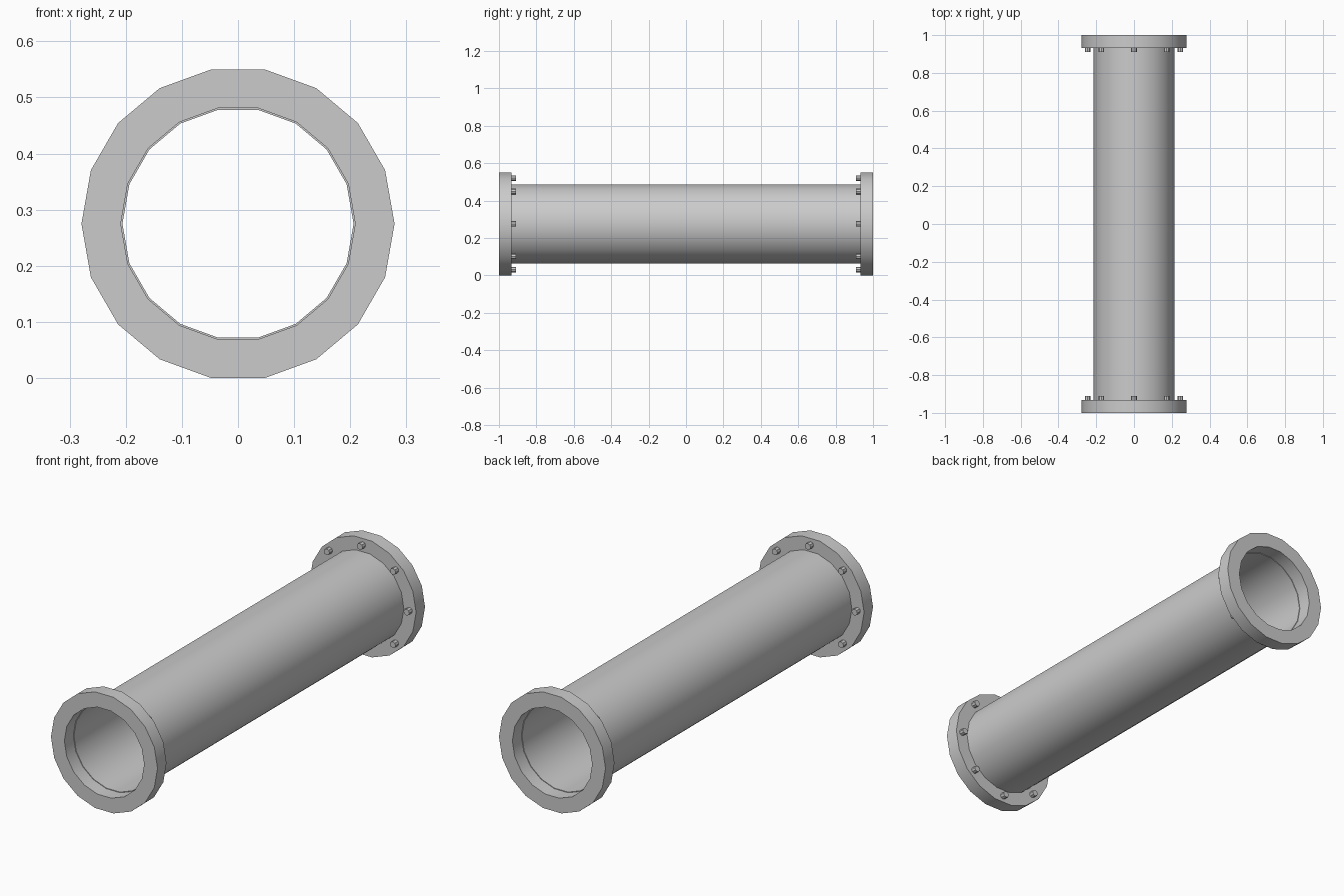
import bpy, math

cube = bpy.data.objects.get("Cube")
if cube:
    bpy.data.objects.remove(cube, do_unlink=True)

AXIS_Z = 0.275
SIDES = 18
FLANGE_BACK = 0.933

steel = bpy.data.materials.new("grey_steel")
steel.use_nodes = True
steel.diffuse_color = (0.6, 0.6, 0.6, 1)
steel.node_tree.nodes["Principled BSDF"].inputs["Base Color"].default_value = (0.6, 0.6, 0.6, 1)


def finish(obj):
    obj.data.materials.append(steel)
    bpy.ops.object.select_all(action="DESELECT")
    obj.select_set(True)
    bpy.context.view_layer.objects.active = obj
    bpy.ops.object.shade_smooth_by_angle(angle=math.radians(30))


def ring(name, outer, inner, y0, y1):
    """Hollow cylinder along y, from a rectangular section spun round the axis."""
    section = [(outer, y0), (outer, y1), (inner, y1), (inner, y0)]
    verts, faces = [], []
    for i in range(SIDES):
        a = math.tau * i / SIDES
        verts += [(r * math.cos(a), y, AXIS_Z + r * math.sin(a)) for r, y in section]
        j = (i + 1) % SIDES
        for k in range(4):
            m = (k + 1) % 4
            faces.append((4 * i + k, 4 * i + m, 4 * j + m, 4 * j + k))
    mesh = bpy.data.meshes.new(name)
    mesh.from_pydata(verts, [], faces)
    obj = bpy.data.objects.new(name, mesh)
    bpy.context.collection.objects.link(obj)
    finish(obj)


def bolt(name, angle, side):
    y = side * (FLANGE_BACK - 0.008)
    bpy.ops.mesh.primitive_cylinder_add(
        vertices=8, radius=0.015, depth=0.03,
        location=(0.245 * math.cos(angle), y, AXIS_Z + 0.245 * math.sin(angle)),
        rotation=(math.pi / 2, 0, 0))
    obj = bpy.context.object
    obj.name = name
    finish(obj)


# Pipe wall between the flanges
ring("pipe", 0.215, 0.206, -FLANGE_BACK, FLANGE_BACK)

# End flanges, each with a circle of bolts on its inner face
for label, side in (("front", -1), ("back", 1)):
    ring(label + "_flange", 0.279, 0.209, *sorted((side * FLANGE_BACK, side)))
    for n in range(8):
        bolt(f"{label}_bolt_{n + 1}", math.tau * n / 8, side)
